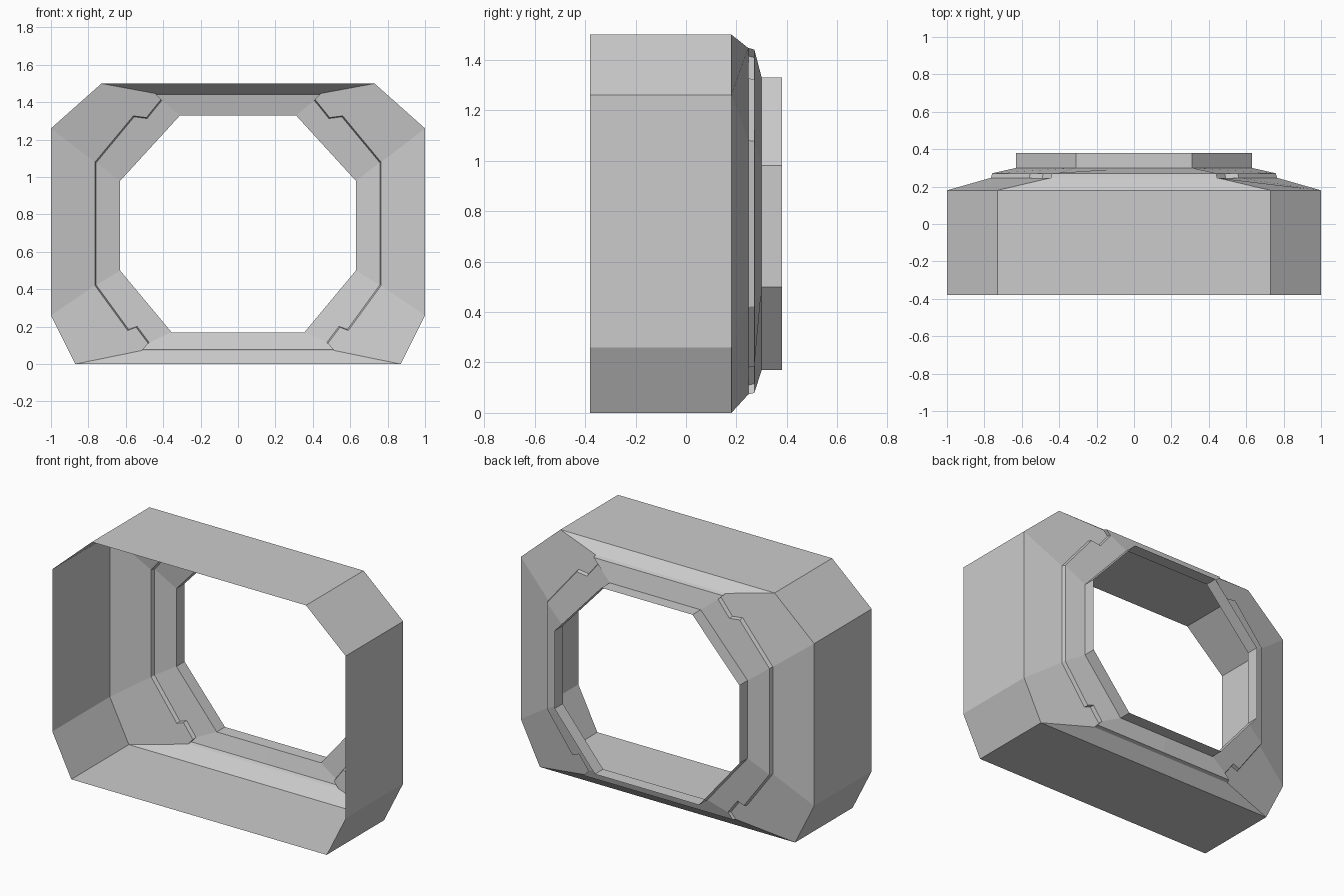
import bpy, bmesh

if "Cube" in bpy.data.objects:
    bpy.data.objects.remove(bpy.data.objects["Cube"])

# Right-half profiles (x, z), running from top centre to bottom centre
OUTER = [(0, 1.5), (0.38, 1.5), (0.73, 1.5), (1.0, 1.26), (1.0, 0.26), (0.87, 0), (0, 0)]
SEAM = [(0, 1.447), (0.444, 1.447), (0.412, 1.415), (0.49, 1.318), (0.56, 1.327),
        (0.765, 1.08), (0.765, 0.42), (0.59, 0.18), (0.545, 0.197), (0.48, 0.11),
        (0.513, 0.073), (0, 0.073)]
INNER = [(0, 1.33), (0.31, 1.33), (0.63, 0.98), (0.63, 0.50), (0.355, 0.17), (0, 0.17)]
CZ = 0.76


def at(profile, y, scale=1.0):
    """Place a profile at depth y, optionally shrunk toward the opening's centre."""
    return [(x * scale, y, CZ + (z - CZ) * scale) for x, z in profile]


def half_part(name, faces):
    """Make a sheet part from the right-half polygons and mirror it across x."""
    bm = bmesh.new()
    for pts in faces:
        bm.faces.new([bm.verts.new(p) for p in pts])
    bmesh.ops.remove_doubles(bm, verts=bm.verts, dist=0.0005)
    bmesh.ops.recalc_face_normals(bm, faces=bm.faces)
    # The sheet's outside faces away from the opening
    bm.faces.ensure_lookup_table()
    f = max(bm.faces, key=lambda q: q.calc_center_median().x)
    if f.normal.x < 0:
        bmesh.ops.reverse_faces(bm, faces=bm.faces)
    mesh = bpy.data.meshes.new(name)
    bm.to_mesh(mesh)
    bm.free()
    ob = bpy.data.objects.new(name, mesh)
    bpy.context.collection.objects.link(ob)
    mod = ob.modifiers.new("mirror", 'MIRROR')
    mod.use_clip = True
    return ob


def loft(a, b):
    """Quads between two matching profiles."""
    return [(a[i], a[i + 1], b[i + 1], b[i]) for i in range(len(a) - 1)]


def sectors(a, b, spans):
    """Flat panels joining runs of profile a to runs of profile b."""
    return [a[i:j + 1] + b[k:m + 1][::-1] for i, j, k, m in spans]


rim = at(OUTER, 0.18)
seam_low = at(SEAM, 0.247)
seam_high = at(SEAM, 0.271, 0.991)
neck = at(INNER, 0.30)

# Straight outer sleeve
half_part("outer_sleeve", loft(at(OUTER, -0.38), rim))

# Sloped panels from the sleeve to the notched seam: top, corner, side, corner, bottom
half_part("sloped_panels", sectors(rim, seam_low, [
    (0, 1, 0, 1), (1, 2, 1, 1), (2, 3, 1, 5), (3, 4, 5, 6), (4, 5, 6, 10), (5, 6, 10, 11)]))

# Small raised step that follows the notched seam
half_part("seam_step", loft(seam_low, seam_high))

# Inner sloped panels from the seam to the neck
half_part("inner_panels", sectors(seam_high, neck, [
    (0, 2, 0, 1), (2, 5, 1, 2), (5, 6, 2, 3), (6, 9, 3, 4), (9, 11, 4, 5)]))

# Straight neck around the opening
half_part("neck_collar", loft(neck, at(INNER, 0.38)))
